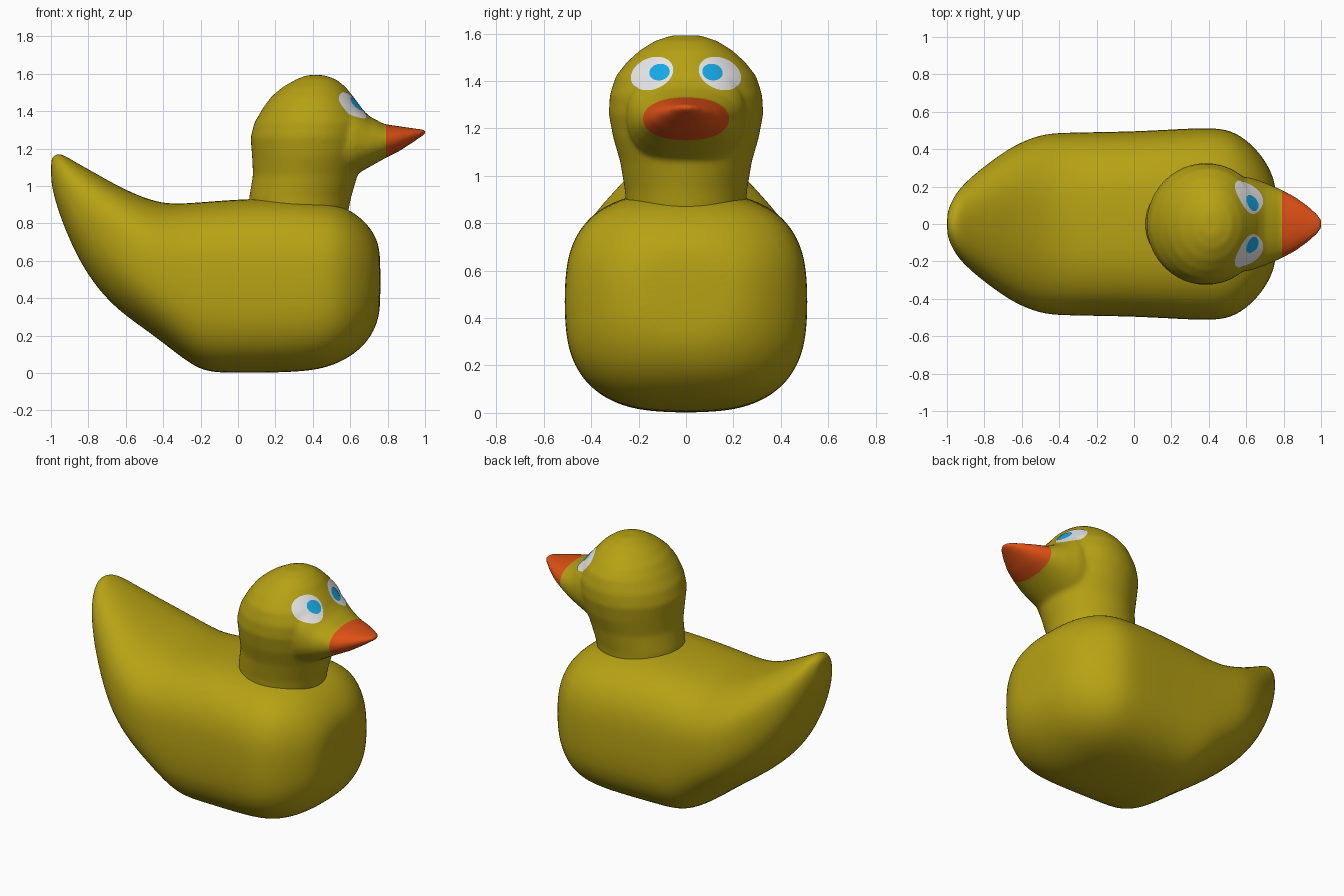
import bpy, bmesh, math
from mathutils import Vector
from mathutils.bvhtree import BVHTree

if "Cube" in bpy.data.objects:
    bpy.data.objects.remove(bpy.data.objects["Cube"])


def material(name, rgb):
    m = bpy.data.materials.new(name)
    m.diffuse_color = (*rgb, 1)
    m.use_nodes = True
    m.node_tree.nodes["Principled BSDF"].inputs["Base Color"].default_value = m.diffuse_color
    return m


yellow = material("yellow", (0.47, 0.36, 0.007))
orange = material("orange", (0.73, 0.08, 0.008))
white = material("white", (0.9, 0.9, 0.9))
blue = material("blue", (0.008, 0.4, 0.8))


def make_object(name, bm, mats):
    bmesh.ops.recalc_face_normals(bm, faces=bm.faces)
    me = bpy.data.meshes.new(name)
    bm.to_mesh(me)
    bm.free()
    for m in mats:
        me.materials.append(m)
    for p in me.polygons:
        p.use_smooth = True
    ob = bpy.data.objects.new(name, me)
    bpy.context.collection.objects.link(ob)
    return ob


def loft(bm, rings):
    """Skin closed rings of points and cap both ends."""
    loops = [[bm.verts.new(p) for p in r] for r in rings]
    n = len(loops[0])
    faces = [bm.faces.new((a[i], a[(i + 1) % n], b[(i + 1) % n], b[i]))
             for a, b in zip(loops, loops[1:]) for i in range(n)]
    faces += [bm.faces.new(loops[0][::-1]), bm.faces.new(loops[-1])]
    bmesh.ops.recalc_face_normals(bm, faces=faces)


def oval(n, e):
    """Unit superellipse points."""
    f = lambda v: math.copysign(abs(v) ** (2 / e), v)
    return [(f(math.cos(2 * math.pi * i / n)), f(math.sin(2 * math.pi * i / n)))
            for i in range(n)]


def ring_x(x, lo, hi, w, e=2.0, n=32):
    return [(x, w * u, (lo + hi) / 2 + (hi - lo) / 2 * v) for u, v in oval(n, e)]


def ring_z(z, back, front, w, n=48):
    return [((back + front) / 2 + (front - back) / 2 * u, w * v, z) for u, v in oval(n, 2)]


# body with upturned tail: x, bottom, top, half width, squareness
body = [(-1.0, 1.03, 1.14, .05, 2), (-.985, .95, 1.163, .10, 2), (-.95, .835, 1.178, .17, 2.1),
        (-.88, .66, 1.135, .245, 2.2), (-.78, .485, 1.08, .325, 2.3), (-.65, .34, 1.005, .42, 2.4),
        (-.5, .235, .935, .482, 2.5), (-.38, .145, .905, .49, 2.6), (-.26, .05, .91, .492, 2.7),
        (-.16, 0, .918, .494, 2.8), (0, 0, .93, .497, 2.8), (.2, 0, .937, .507, 2.8),
        (.4, .01, .927, .518, 2.8), (.52, .043, .908, .505, 2.8), (.62, .098, .862, .438, 2.7),
        (.70, .175, .79, .345, 2.6), (.747, .27, .71, .25, 2.5), (.762, .36, .62, .16, 2.4)]
bm = bmesh.new()
loft(bm, [ring_x(*s) for s in body])
body_ob = make_object("body", bm, [yellow])
body_ob.modifiers.new("round", "SUBSURF").levels = 2
body_ob.modifiers["round"].render_levels = 2

# head and neck: z, back, front, half width
head = [(.84, .06, .585, .25), (.94, .06, .605, .258), (1.06, .08, .64, .278),
        (1.16, .075, .675, .307), (1.26, .067, .70, .326), (1.34, .088, .70, .322),
        (1.42, .135, .66, .297), (1.48, .18, .615, .25), (1.53, .24, .575, .195),
        (1.57, .31, .525, .13), (1.593, .37, .46, .06)]
# bill: x, bottom, top, half width
bill = [(.5, 1.0, 1.50, .26), (.62, 1.055, 1.455, .25), (.70, 1.10, 1.375, .222),
        (.78, 1.145, 1.332, .188), (.86, 1.185, 1.32, .147), (.94, 1.237, 1.308, .09),
        (.985, 1.268, 1.303, .05), (1.006, 1.28, 1.30, .022)]
bm = bmesh.new()
loft(bm, [ring_z(*s) for s in head])
loft(bm, [ring_x(*s, e=2.2) for s in bill])
blend = make_object("head_blend", bm, [])

# fuse head and bill into one smooth skin
rm = blend.modifiers.new("fuse", "REMESH")
rm.mode = "VOXEL"
rm.voxel_size = 0.012
sm = blend.modifiers.new("soften", "SMOOTH")
sm.factor = 0.5
sm.iterations = 8
dg = bpy.context.evaluated_depsgraph_get()
bm = bmesh.new()
bm.from_mesh(blend.evaluated_get(dg).to_mesh())
bpy.data.objects.remove(blend)
tree = BVHTree.FromBMesh(bm)

# cut the bill's colour edge and paint everything in front of it
BILL_X = 0.79
bmesh.ops.bisect_plane(bm, geom=bm.verts[:] + bm.edges[:] + bm.faces[:],
                       plane_co=(BILL_X, 0, 0), plane_no=(1, 0, 0))
for f in bm.faces:
    f.material_index = int(f.calc_center_median().x > BILL_X)
make_object("head", bm, [yellow, orange])


# eyes: thin ovals projected onto the head
def eye_plate(name, side, y, z, a, b, tilt, lift, mat):
    bm = bmesh.new()
    rows, n = 8, 40
    c, s = math.cos(tilt), math.sin(tilt)

    def vert(r, t):
        u, v = a * r * math.cos(t), b * r * math.sin(t)
        hit, nor, _, _ = tree.ray_cast(Vector((2, side * (y + u * c - v * s), z + u * s + v * c)),
                                       Vector((-1, 0, 0)))
        return bm.verts.new(hit + nor * lift)

    mid = vert(0, 0)
    rings = [[vert(k / rows, 2 * math.pi * i / n) for i in range(n)] for k in range(1, rows + 1)]
    for i in range(n):
        j = (i + 1) % n
        bm.faces.new((mid, rings[0][i], rings[0][j]))
        for p, q in zip(rings, rings[1:]):
            bm.faces.new((p[i], q[i], q[j], p[j]))
    bmesh.ops.recalc_face_normals(bm, faces=bm.faces)
    if sum((f.normal.x for f in bm.faces)) < 0:
        bmesh.ops.reverse_faces(bm, faces=bm.faces)
    make_object(name, bm, [mat])


for label, side in (("left", 1), ("right", -1)):
    eye_plate(label + "_eye_white", side, .142, 1.43, .092, .066, -.4, .003, white)
    eye_plate(label + "_eye_iris", side, .11, 1.434, .043, .035, -.25, .006, blue)
